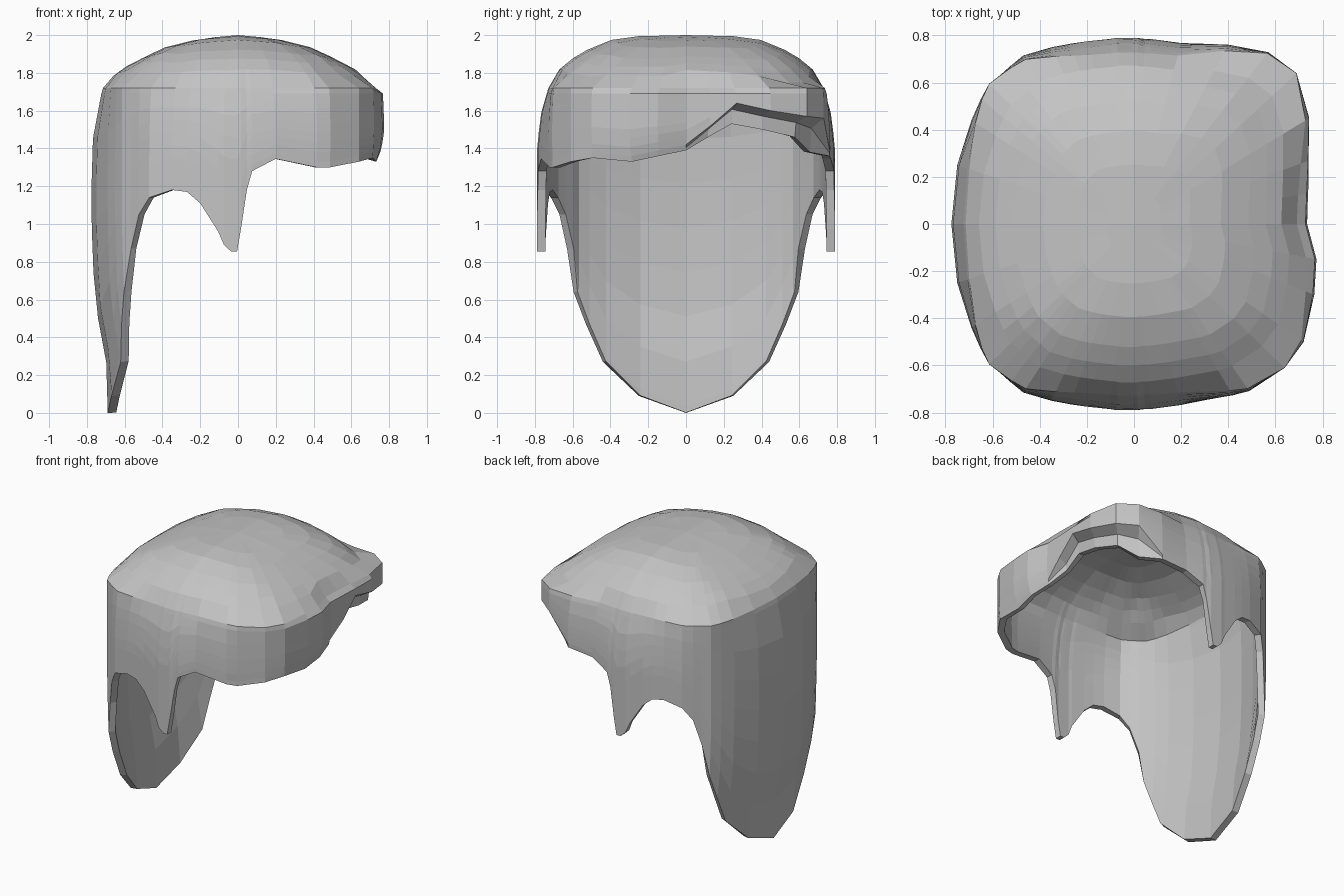
import bpy
import bmesh

if "Cube" in bpy.data.objects:
    bpy.data.objects.remove(bpy.data.objects["Cube"], do_unlink=True)

# Hair colour
grey = bpy.data.materials.new("hair grey")
grey.use_nodes = True
colour = (0.55, 0.55, 0.55, 1.0)
grey.diffuse_color = colour
grey.node_tree.nodes["Principled BSDF"].inputs["Base Color"].default_value = colour


def interpolate(table, value):
    """Piecewise linear lookup in a sorted list of pairs."""
    if value <= table[0][0]:
        return table[0][1]
    for (a, low), (b, high) in zip(table, table[1:]):
        if value <= b:
            return low + (high - low) * (value - a) / (b - a)
    return table[-1][1]


# Plan outline with hem height: nape, long back panel, sideburn (one half)
half = [(-.75, -.25, .09), (-.69, -.44, .27), (-.65, -.53, .47),
        (-.615, -.595, .64), (-.57, -.63, .87), (-.525, -.67, 1.05),
        (-.47, -.715, 1.14), (-.35, -.75, 1.18), (-.27, -.765, 1.17),
        (-.2, -.775, 1.11), (-.105, -.785, .96), (-.075, -.79, .89),
        (-.037, -.79, .855), (-.005, -.79, .855), (.015, -.79, .97),
        (.047, -.785, 1.18), (.075, -.785, 1.28), (.2, -.77, 1.345)]

# Fringe from right to left, with an optional lip above a recessed hem
fringe = [(.42, -.73, 1.3), (.49, -.71, 1.3), (.64, -.61, 1.33),
          (.72, -.5, 1.35), (.765, -.3, 1.33), (.775, -.15, 1.36),
          (.735, 0, 1.39), (.74, .13, 1.46, 1.52), (.745, .27, 1.53, 1.64),
          (.745, .45, 1.5, 1.6), (.69, .64, 1.46, 1.57),
          (.57, .73, 1.38, 1.56), (.4, .765, 1.36)]

mirrored = [(x, -y, hem) for x, y, hem in reversed(half)]
columns = [(-.775, 0, 0)] + half + fringe + mirrored

# Wall scale by height at the back and at the fringe
back_wall = [(0, .89), (.27, .9), (.6, .98), (1, 1), (1.38, 1),
             (1.5, .985), (1.6, .968), (1.72, .922)]
front_wall = [(1.33, .945), (1.4, .98), (1.5, 1), (1.69, .99), (1.72, .94)]

# Crown: an arch along x and a flatter one along y, added together
drop_x = [(0, 0), (.2, .018), (.4, .068), (.62, .18), (.72, .27)]
drop_y = [(0, 0), (.26, .006), (.4, .026), (.5, .065), (.59, .115),
          (.67, .18), (.73, .27)]
crown_rings = (.15, .32, .5, .66, .76, .85)
rim, shoulder, wall_rows = 1.72, 1.69, 7


def crown_point(x, y):
    drop = interpolate(drop_x, abs(x)) + interpolate(drop_y, abs(y))
    return (x, y, max(rim, 2 - drop))


def wall_scale(x, z, corner):
    """Sides taper with height, while the corners stay upright."""
    front = min(1, max(0, x / .7)) ** 2
    back = interpolate(back_wall, z)
    s = back + (interpolate(front_wall, z) - back) * front
    return s + (1 - s) * corner if z > 1 else s


def column_points(x, y, hem, lip=None):
    """Points of one lock from the crown down to its hem."""
    along = x * x / (x * x + y * y)
    corner = (4 * along * (1 - along)) ** 2
    points = [crown_point(x * s, y * s) for s in crown_rings]

    def wall_point(z, height, inset=1):
        s = wall_scale(x, z, corner)
        return (x * s * inset, y * (s if z > 1 else 1) * inset, height)

    end = lip or hem + .03
    heights = [rim] + [shoulder + (end - shoulder) * i / wall_rows
                       for i in range(wall_rows + 1)]
    points += [wall_point(z, z) for z in heights]
    if lip:
        points.append(wall_point(lip, lip * .7 + hem * .3, .91))
        points.append(wall_point(lip, hem, .9))
    else:
        points.append(wall_point(hem, hem))
    return points


# Hair shell
bm = bmesh.new()
grid = []
for column in columns:
    points = column_points(*column)
    if len(column) == 3:
        # Plain locks get a middle hem point so every lock has equal rows
        low, high = points[-1], points[-2]
        points.insert(-1, tuple((a + b) / 2 for a, b in zip(low, high)))
    grid.append([bm.verts.new(p) for p in points])
top = bm.verts.new((0, 0, 2))
for k, lock in enumerate(grid):
    following = grid[(k + 1) % len(grid)]
    bm.faces.new((top, lock[0], following[0]))
    for r in range(len(lock) - 1):
        bm.faces.new((lock[r], lock[r + 1], following[r + 1], following[r]))

mesh = bpy.data.meshes.new("hair")
bm.to_mesh(mesh)
bm.free()
mesh.materials.append(grey)
hair = bpy.data.objects.new("hair", mesh)
bpy.context.collection.objects.link(hair)

# Thickness grows inwards
solid = hair.modifiers.new("thickness", "SOLIDIFY")
solid.thickness = .045
solid.offset = -1
